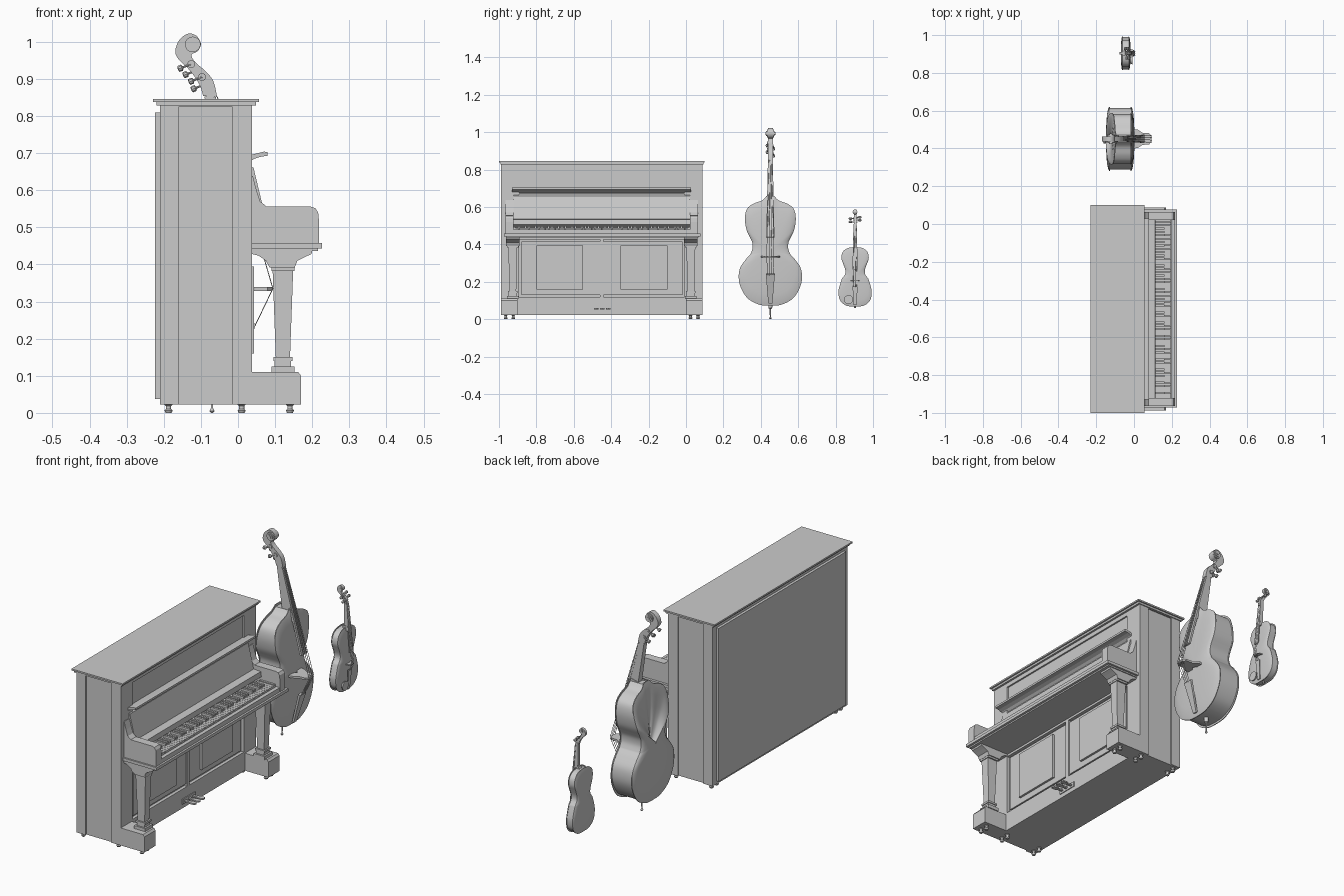
import bpy, bmesh, math
from mathutils import Vector


def mesh(name, verts, faces, smooth=False):
    me = bpy.data.meshes.new(name)
    me.from_pydata([tuple(v) for v in verts], [], faces)
    bm = bmesh.new()
    bm.from_mesh(me)
    bmesh.ops.recalc_face_normals(bm, faces=bm.faces)
    bm.to_mesh(me)
    bm.free()
    ob = bpy.data.objects.new(name, me)
    bpy.context.collection.objects.link(ob)
    if smooth:
        bpy.ops.object.select_all(action='DESELECT')
        ob.select_set(True)
        bpy.context.view_layer.objects.active = ob
        bpy.ops.object.shade_smooth_by_angle(angle=math.radians(35))
    return ob


HEX = [(0, 1, 3, 2), (4, 6, 7, 5), (0, 4, 5, 1), (2, 3, 7, 6), (0, 2, 6, 4), (1, 5, 7, 3)]


def boxes(name, items):
    """Each item is x0, x1, y0, y1, z0, z1; all go into one mesh."""
    v, f = [], []
    for b in items:
        n = len(v)
        v += [(x, y, z) for x in b[:2] for y in b[2:4] for z in b[4:]]
        f += [tuple(n + i for i in q) for q in HEX]
    return mesh(name, v, f)


def prism(name, pts, a, b, axis='y', smooth=False):
    """Extrude an (x,z) profile along y, or an (x,y) profile along z."""
    put = (lambda p, t: (p[0], t, p[1])) if axis == 'y' else (lambda p, t: (p[0], p[1], t))
    n = len(pts)
    f = [tuple(range(n)), tuple(range(n, 2 * n))]
    f += [(i, (i + 1) % n, n + (i + 1) % n, n + i) for i in range(n)]
    return mesh(name, [put(p, a) for p in pts] + [put(p, b) for p in pts], f, smooth)


def slab(name, p, q, y, w0, w1, t0, t1):
    """Tapered bar from p to q in the xz plane, thickness going backwards."""
    d = (Vector(q) - Vector(p)).normalized()
    n = Vector((-d.y, d.x))
    if n.x > 0:
        n = -n
    v = []
    for e, w, t in ((p, w0, t0), (q, w1, t1)):
        for s in (-1, 1):
            v += [(e[0], y + s * w, e[1]), (e[0] + n.x * t, y + s * w, e[1] + n.y * t)]
    return mesh(name, v, HEX)


def lathe(name, p, q, prof, seg=16):
    """Rings of (t along p-q, radius)."""
    p, q = Vector(p), Vector(q)
    rot = (q - p).to_track_quat('Z', 'Y')
    v, f = [], []
    for t, r in prof:
        v += [p.lerp(q, t) + rot @ Vector((r * math.cos(a), r * math.sin(a), 0))
              for a in [2 * math.pi * i / seg for i in range(seg)]]
    for k in range(len(prof) - 1):
        f += [(k * seg + i, k * seg + (i + 1) % seg, (k + 1) * seg + (i + 1) % seg, (k + 1) * seg + i)
              for i in range(seg)]
    f += [tuple(range(seg)), tuple(range(len(v) - seg, len(v)))]
    return mesh(name, v, f, True)


def rod(name, p, q, r, seg=8):
    return lathe(name, p, q, [(0, r), (1, r)], seg)


def spline(c, n=5):
    c = [Vector(p) for p in c]
    c = [c[0]] + c + [c[-1]]
    out = []
    for i in range(1, len(c) - 2):
        a, b, d, e = c[i - 1:i + 3]
        for k in range(n):
            t = k / n
            out.append(0.5 * (2 * b + (d - a) * t + (2 * a - 5 * b + 4 * d - e) * t * t
                              + (3 * b - a - 3 * d + e) * t ** 3))
    return out + [c[-2]]


# ---------- Upright piano, keyboard facing +x ----------
YA, YB, YM = -0.988, 0.088, -0.45
boxes("piano_case", [(-0.21, 0.022, YA + .007, YB - .007, 0.022, 0.83)])
boxes("case_posts", [(x0, x1, y0, y1, 0.022, 0.83) for x0, x1 in ((-0.21, -0.159), (-0.016, 0.038))
                     for y0, y1 in ((YA, YA + .02), (YB - .02, YB))])
boxes("side_top_rails", [(-0.159, -0.016, y, y + .02, 0.826, 0.83) for y in (YA, YB - .02)])
boxes("back_panel", [(-0.223, -0.21, YA + .03, YB - .03, 0.038, 0.81)])
boxes("piano_lid", [(-0.229, 0.056, -1.0, 0.1, 0.838, 0.846), (-0.219, 0.048, -0.993, 0.093, 0.828, 0.838)])
# Front frames and panels
boxes("front_frame", [(0.0, 0.038, YA, -0.893, 0.022, 0.83), (0.0, 0.038, -0.007, YB, 0.022, 0.83),
                      (0.0, 0.038, -0.9, 0, 0.807, 0.83), (0.0, 0.038, -0.9, 0, 0.022, 0.118),
                      (0.0, 0.038, -0.9, 0, 0.425, 0.45), (0.0, 0.038, -0.46, -0.44, 0.11, 0.43)])
boxes("upper_panel", [(0.0, 0.03, -0.893, -0.007, 0.45, 0.807)])
boxes("lower_panels", [(0.0, 0.032, -0.88, -0.46, 0.13, 0.415), (0.0, 0.032, -0.44, -0.02, 0.13, 0.415)])
boxes("raised_panels", [(0.03, 0.043, -0.80, -0.55, 0.16, 0.395), (0.03, 0.043, -0.35, -0.10, 0.16, 0.395)])
# Music shelf and fallboard
prism("music_shelf", [(0.03, .674), (0.042, .684), (0.06, .69), (0.08, .693), (0.08, .703), (0.07, .704),
                      (0.05, .699), (0.03, .694)], -0.93, 0.028)
prism("fallboard", [(0.03, .67), (0.042, .66), (0.072, .535), (0.112, .533), (0.115, .507), (0.03, .46)],
      -0.922, 0.022)
# Keybed and cheeks
boxes("keybed", [(0.03, 0.227, -0.972, 0.077, 0.443, 0.458), (0.03, 0.215, -0.962, 0.067, 0.436, 0.443)])
boxes("key_slip", [(0.198, 0.217, -0.93, 0.03, 0.455, 0.48)])
cheek = [(0.03, .458), (0.03, .64), (0.04, .638), (0.05, .6), (0.06, .57), (0.077, .556), (0.195, .556),
         (0.208, .552), (0.216, .54), (0.218, .52), (0.218, .458)]
for y in (-0.964, 0.022):
    prism("key_cheek", cheek, y, y + 0.042)
boxes("key_blocks", [(0.11, 0.195, y, y + .014, 0.458, 0.492) for y in (-0.925, 0.012)])
# Keys
pitch = 0.923 / 52
boxes("white_keys", [(0.10, 0.195, -0.911 + i * pitch, -0.911 + (i + .92) * pitch, 0.46, 0.488) for i in range(52)])
boxes("black_keys", [(0.10, 0.162, -0.911 + (i + .68) * pitch, -0.911 + (i + 1.28) * pitch, 0.48, 0.499)
                     for i in range(51) if i % 7 not in (1, 4)])
# Legs: bracket, tapered column, mouldings and plinth block
bracket = [(0.03, .437), (0.2, .437), (0.198, .428), (0.18, .42), (0.16, .41), (0.153, .392), (0.085, .392),
           (0.075, .41), (0.055, .424), (0.03, .43)]
for y in (-0.926, 0.026):
    prism("leg_bracket", bracket, y - 0.036, y + 0.036)
    v = []
    for z, hx, hy in ((0.145, .019, .018), (0.394, .028, .024)):
        v += [(0.121 + sx * hx, y + sy * hy, z) for sx, sy in ((-1, -1), (1, -1), (1, 1), (-1, 1))]
    mesh("leg_column", v, [(0, 1, 2, 3), (4, 5, 6, 7)] + [(i, (i + 1) % 4, 4 + (i + 1) % 4, 4 + i) for i in range(4)])
    boxes("leg_mouldings", [(0.121 - h, 0.121 + h, y - h, y + h, a, b) for h, a, b in
                            ((.031, .108, .125), (.022, .125, .14), (.026, .14, .15), (.031, .383, .393))])
for y0, y1 in ((YA, -0.9), (0.0, YB)):
    prism("leg_plinth", [(0.03, .022), (0.17, .022), (0.17, .1), (0.162, .11), (0.03, .11)], y0, y1)
    for x in (-0.187, 0.01, 0.14):
        for y in (y0 + .024, y1 - .024):
            lathe("piano_foot", (x, y, 0), (x, y, 0.023), [(0, .008), (.3, .011), (.45, .007), (.8, .007), (1, .012)])
# Pedals
boxes("pedal_plate", [(0.03, 0.042, -0.50, -0.396, 0.043, 0.069)])
for y in (-0.481, -0.448, -0.415):
    prism("pedal", [(0.03, y - .006), (0.065, y - .006), (0.08, y - .012), (0.098, y - .011), (0.104, y),
                    (0.098, y + .011), (0.08, y + .012), (0.065, y + .006), (0.03, y + .006)], 0.052, 0.059, 'z')


# ---------- Bowed instruments, facing +x ----------
def body(name, y, segs, xb, xf, arch, over, taper=0, z_bend=9):
    half = []
    for s in segs:
        half += spline(s)[(1 if half else 0):]
    loop = half + [Vector((-p.x, p.y)) for p in reversed(half) if p.x > 1e-4]
    n, zc = len(loop), (half[0].y + half[-1].y) / 2
    rings = [(1, 0, over), (.93, .35, 0), (.8, .62, 0), (.6, .85, 0), (.35, .97, 0), (.02, 1, 0)]
    v, f = [], []

    def ring(s, back, dx):
        for p in loop:
            x = (xb + taper * max(0, p.y - z_bend)) if back else xf
            v.append((x + dx, y + p.x * s, zc + (p.y - zc) * s))
    for s, h, o in reversed(rings):
        ring(s, True, -arch * h)
    ring(1, True, over)
    ring(.965, True, over)
    ring(.965, False, -over)
    ring(1, False, -over)
    for s, h, o in rings:
        ring(s, False, arch * h)
    m = len(v) // n
    for k in range(m - 1):
        f += [(k * n + i, k * n + (i + 1) % n, (k + 1) * n + (i + 1) % n, (k + 1) * n + i) for i in range(n)]
    f += [tuple(range(n)), tuple(range(len(v) - n, len(v)))]
    mesh(name + "_body", v, f, True)


def head(name, y, nx, nz, k):
    """Pegbox and scroll, drawn relative to the nut and scaled by k."""
    P = lambda x, z: (nx + (x + .056) * k, nz + (z - .851) * k)
    out = spline([P(*p) for p in ((-.056, .851), (-.067, .895), (-.089, .922), (-.116, .946), (-.125, .965),
                                  (-.108, .975), (-.1, .995), (-.112, 1.016), (-.134, 1.022), (-.158, 1.005),
                                  (-.169, .976), (-.161, .954), (-.129, .922), (-.104, .885), (-.094, .854))], 4)
    prism(name + "_scroll", out, y - .013 * k, y + .013 * k, smooth=True)
    cx, cz = P(-.122, .993)
    for r, w in ((.021, .019), (.014, .023), (.007, .027)):
        rod(name + "_volute", (cx, y - w * k, cz), (cx, y + w * k, cz), r * k, 20)
    return P


def strings(name, y, pts, widths, r):
    for i in (-1.5, -.5, .5, 1.5):
        for j in (0, 1):
            a, b = [(pts[m][0], y + i * widths[m], pts[m][1]) for m in (j, j + 1)]
            rod(name + "_string", a, b, r, 6)


# Double bass
Y = 0.451
body("bass", Y, [[(0, .072), (.06, .078), (.125, .115), (.165, .19), (.165, .265), (.135, .315), (.108, .345)],
                 [(.108, .345), (.096, .375), (.097, .41), (.11, .44)],
                 [(.11, .44), (.128, .48), (.136, .54), (.125, .59), (.09, .618), (.045, .635), (.02, .66)]],
     -0.132, -0.014, 0.016, 0.004, 0.2, 0.48)
slab("bass_fingerboard", (0.055, .44), (-0.06, .851), Y, .022, .013, .01, .009)
slab("bass_neck", (-0.005, .62), (-0.066, .858), Y, .016, .013, .05, .025)
slab("bass_neck_heel", (0.005, .6), (-0.012, .665), Y, .018, .018, .08, .05)
prism("bass_bridge", [(-.005, Y - .052), (.02, Y - .048), (.045, Y - .032), (.08, Y - .03), (.093, Y - .014),
                      (.093, Y + .014), (.08, Y + .03), (.045, Y + .032), (.02, Y + .048), (-.005, Y + .052),
                      (-.005, Y + .025), (.015, Y), (-.005, Y - .025)], .329, .339, 'z')
slab("bass_tailpiece", (0.003, .085), (0.048, .24), Y, .011, .024, .01, .012)
strings("bass", Y, [(-0.056, .852), (0.094, .335), (0.046, .235)], (.005, .013, .01), .0013)
lathe("bass_endpin", (-.07, Y, 0), (-.07, Y, .085), [(0, .003), (.06, .007), (.15, .003), (.65, .004), (.7, .01), (1, .012)])
P = head("bass", Y, -0.056, .851, 1)
for i, (x, z) in enumerate(((-.126, .94), (-.112, .923), (-.097, .905), (-.09, .885))):
    s = 1 if i % 2 else -1
    rod("bass_gear", (x, Y, z), (x, Y + s * .018, z), .011)
    lathe("bass_tuner", (x, Y + s * .016, z), (x - .036, Y + s * .016, z - .014),
          [(0, .003), (.6, .003), (.7, .009), (.95, .009), (1, .004)], 10)

# Violin
Y = 0.904
body("violin", Y, [[(0, .068), (.045, .072), (.08, .1), (.089, .145), (.081, .185), (.07, .218)],
                   [(.07, .218), (.054, .24), (.053, .265), (.064, .297)],
                   [(.064, .297), (.073, .325), (.067, .358), (.04, .38), (0, .386)]],
     -0.062, -0.026, 0.008, 0.003)
slab("violin_fingerboard", (0.002, .265), (-0.02, .502), Y, .014, .009, .005, .005)
slab("violin_neck", (-0.015, .375), (-0.024, .508), Y, .009, .008, .02, .013)
slab("violin_neck_heel", (-0.013, .37), (-0.018, .395), Y, .01, .01, .04, .022)
prism("violin_bridge", [(-.02, Y - .024), (-.005, Y - .018), (.003, Y - .015), (.007, Y), (.003, Y + .015),
                        (-.005, Y + .018), (-.02, Y + .024), (-.014, Y)], .203, .207, 'z')
slab("violin_tailpiece", (-.014, .075), (-.007, .175), Y, .007, .014, .005, .005)
strings("violin", Y, [(-0.018, .502), (0.007, .205), (-0.007, .172)], (.0035, .007, .006), .0007)
lathe("chin_rest", (-.024, Y - .035, .105), (-.008, Y - .035, .105), [(0, .012), (.6, .022), (1, .024)], 20)
rod("violin_end_button", (-.044, Y, .06), (-.044, Y, .075), .005)
head("violin", Y, -0.02, .502, .5)
for i, (x, z) in enumerate(((-.028, .52), (-.033, .53), (-.039, .538), (-.046, .545))):
    s = 1 if i % 2 else -1
    lathe("violin_peg", (x, Y - s * .012, z), (x, Y + s * .034, z),
          [(0, .002), (.6, .003), (.68, .007), (.92, .007), (1, .003)], 10)
